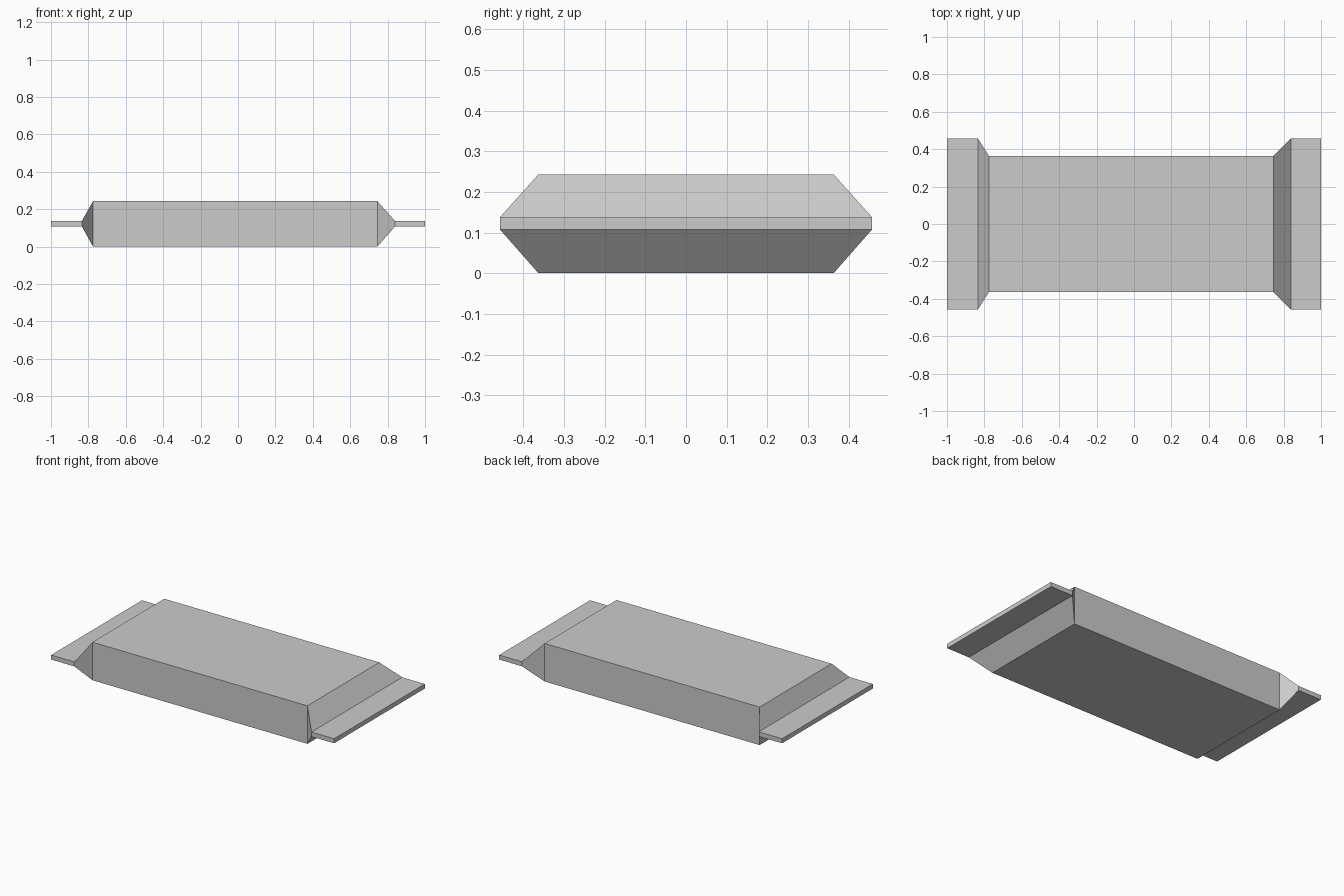
import bpy
import bmesh

cube = bpy.data.objects.get("Cube")
if cube:
    bpy.data.objects.remove(cube, do_unlink=True)

# Plain grey wrapper material
grey = bpy.data.materials.new("light_grey")
grey.use_nodes = True
colour = (0.6, 0.6, 0.6, 1.0)
grey.diffuse_color = colour
grey.node_tree.nodes["Principled BSDF"].inputs["Base Color"].default_value = colour

# Rectangular sections of the packet: (half width, bottom, top)
SEAL = (0.458, 0.108, 0.137)
BODY = (0.363, 0.0, 0.243)

# Stations from the right seal, along the body, to the left seal
STATIONS = [(-1.0, SEAL), (-0.835, SEAL), (-0.775, BODY),
            (0.745, BODY), (0.84, SEAL), (1.0, SEAL)]


def loft(name, stations, material):
    """Skin a row of rectangular sections along x into a closed solid."""
    bm = bmesh.new()
    rings = []
    for x, (w, low, high) in stations:
        corners = [(-w, low), (w, low), (w, high), (-w, high)]
        rings.append([bm.verts.new((x, y, z)) for y, z in corners])
    for a, b in zip(rings, rings[1:]):
        for i in range(4):
            j = (i + 1) % 4
            bm.faces.new((a[i], a[j], b[j], b[i]))
    bm.faces.new(rings[0])
    bm.faces.new(rings[-1])
    bmesh.ops.recalc_face_normals(bm, faces=bm.faces)
    mesh = bpy.data.meshes.new(name)
    bm.to_mesh(mesh)
    bm.free()
    mesh.materials.append(material)
    obj = bpy.data.objects.new(name, mesh)
    bpy.context.collection.objects.link(obj)
    return obj


# Sealed packet: thick flat body with thin crimped ends
loft("sealed_packet", STATIONS, grey)
